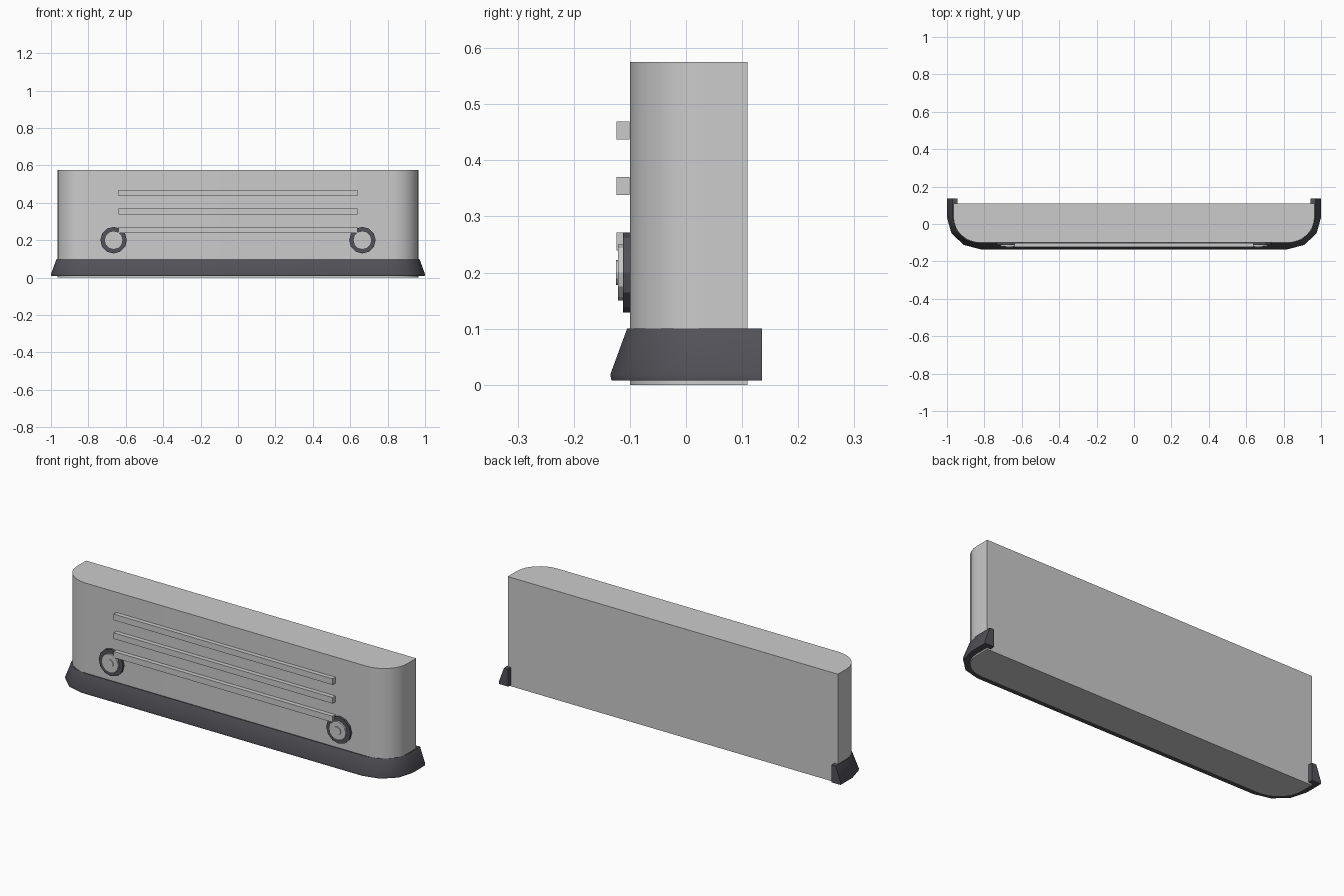
import bpy, bmesh, math

if "Cube" in bpy.data.objects:
    bpy.data.objects.remove(bpy.data.objects["Cube"])


def material(name, rgb):
    m = bpy.data.materials.new(name)
    m.diffuse_color = (*rgb, 1)
    m.use_nodes = True
    m.node_tree.nodes["Principled BSDF"].inputs["Base Color"].default_value = m.diffuse_color
    return m


dark = material("dark_rubber", (0.085, 0.085, 0.1))
pale = material("lamp_glass", (0.6, 0.6, 0.63))


def finish(name, bm, mat=None, smooth=None):
    bmesh.ops.recalc_face_normals(bm, faces=bm.faces)
    me = bpy.data.meshes.new(name)
    bm.to_mesh(me)
    bm.free()
    ob = bpy.data.objects.new(name, me)
    bpy.context.collection.objects.link(ob)
    if mat:
        me.materials.append(mat)
    if smooth:
        bpy.ops.object.select_all(action='DESELECT')
        ob.select_set(True)
        bpy.context.view_layer.objects.active = ob
        bpy.ops.object.shade_smooth_by_angle(angle=math.radians(smooth))
    return ob


def outline(inset, back, segs):
    """Open U-shaped plan: straight sides, rounded front corners."""
    cx, cy, rx, ry = 0.82, 0.035, 0.18 - inset, 0.17 - inset
    half = [(cx + rx, back)]
    for i in range(segs + 1):
        a = math.pi / 2 * i / segs
        half.append((cx + rx * math.cos(a), cy - ry * math.sin(a)))
    return half + [(-x, y) for x, y in reversed(half)]


# Main body: extruded plan with flat back
bm = bmesh.new()
face = bm.faces.new([bm.verts.new((x, y, 0)) for x, y in outline(0.035, 0.11, 8)])
ext = bmesh.ops.extrude_face_region(bm, geom=[face])["geom"]
top = [g for g in ext if isinstance(g, bmesh.types.BMVert)]
bmesh.ops.translate(bm, verts=top, vec=(0, 0, 0.575))
if not any(f.calc_center_median().z < 0.001 for f in bm.faces):
    bm.faces.new([v for v in bm.verts if v.co.z < 0.001])
finish("body", bm, smooth=35)

# Flared skirt: section (inset, z) swept around the plan, capped at the back
section = [(0.055, 0.1), (0.03, 0.1), (0.0, 0.018), (0.002, 0.008), (0.055, 0.008)]
bm = bmesh.new()
rows = [[bm.verts.new((x, y, z)) for x, y in outline(o, 0.135, 3)] for o, z in section]
for r, s in zip(rows, rows[1:] + rows[:1]):
    for i in range(len(r) - 1):
        bm.faces.new((r[i], r[i + 1], s[i + 1], s[i]))
for end in (0, -1):
    bm.faces.new([r[end] for r in rows])
finish("skirt", bm, dark, smooth=35)

# Grille bars
for i, z in enumerate((0.255, 0.354, 0.453)):
    bm = bmesh.new()
    bmesh.ops.create_cube(bm, size=1)
    for v in bm.verts:
        v.co = (v.co.x * 1.28, v.co.y * 0.023 - 0.1125, v.co.z * 0.032 + z)
    finish(f"grille_bar_{i + 1}", bm)


# Lamps: stacked discs on each side
def disc(name, x, radius, front, mat):
    bm = bmesh.new()
    depth = -0.099 - front
    bmesh.ops.create_cone(bm, cap_ends=True, segments=12, radius1=radius,
                          radius2=radius, depth=depth)
    for v in bm.verts:
        px, py, pz = v.co
        v.co = (x + px, front + depth / 2 + pz, 0.2 + py)
    finish(name, bm, mat)


for side, x in (("left", -0.665), ("right", 0.665)):
    disc(f"lamp_rim_{side}", x, 0.071, -0.112, dark)
    disc(f"lamp_lens_{side}", x, 0.05, -0.121, pale)
    disc(f"lamp_centre_{side}", x, 0.022, -0.125, None)
